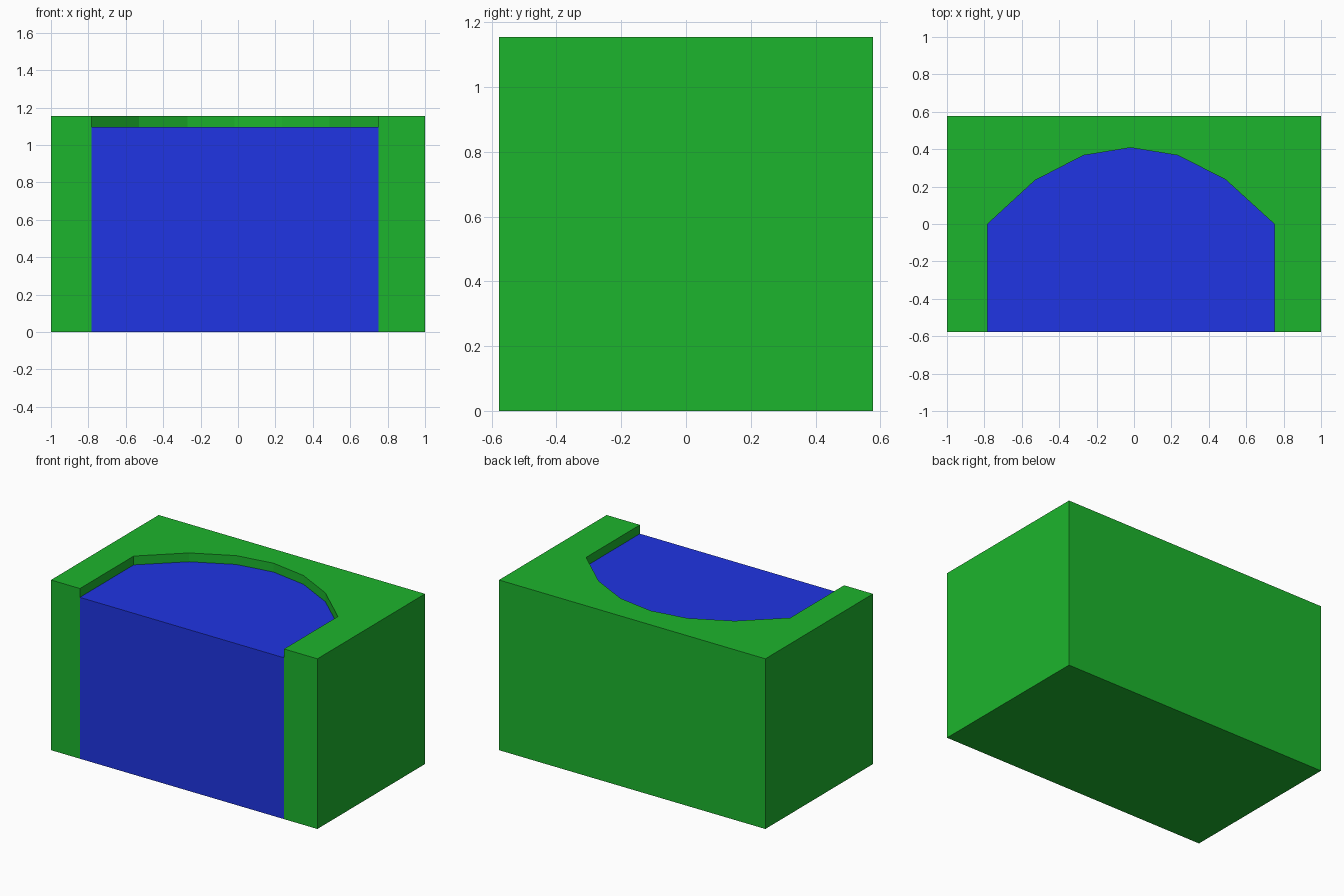
import bpy
import bmesh

if "Cube" in bpy.data.objects:
    bpy.data.objects.remove(bpy.data.objects["Cube"])

HALF_Y, TOP, WATER_TOP = 0.577, 1.155, 1.095


def material(name, rgb):
    mat = bpy.data.materials.new(name)
    mat.diffuse_color = (*rgb, 1)
    mat.use_nodes = True
    mat.node_tree.nodes["Principled BSDF"].inputs["Base Color"].default_value = mat.diffuse_color
    return mat


GREEN = material("grass green", (0.012, 0.46, 0.026))
BLUE = material("water blue", (0.014, 0.035, 0.77))


def prism(name, outline, height, mats):
    """Extrude a flat outline from the ground up to the given height."""
    bm = bmesh.new()
    base = bm.faces.new([bm.verts.new((x, y, 0)) for x, y in outline])
    res = bmesh.ops.extrude_face_region(bm, geom=[base], use_keep_orig=True)
    for v in res["geom"]:
        if isinstance(v, bmesh.types.BMVert):
            v.co.z = height
    bmesh.ops.recalc_face_normals(bm, faces=bm.faces)
    mesh = bpy.data.meshes.new(name)
    bm.to_mesh(mesh)
    bm.free()
    for mat in mats:
        mesh.materials.append(mat)
    obj = bpy.data.objects.new(name, mesh)
    bpy.context.collection.objects.link(obj)
    return obj


# Curved shoreline, left to right
shore = [(-0.783, 0), (-0.53, 0.233), (-0.27, 0.367), (-0.018, 0.408),
         (0.235, 0.367), (0.49, 0.237), (0.75, 0)]
x_left, x_right = shore[0][0], shore[-1][0]
pool = [(x_left, -HALF_Y)] + shore + [(x_right, -HALF_Y)]

# Grass bank wrapped around the pool
corners = [(1, -HALF_Y), (1, HALF_Y), (-1, HALF_Y), (-1, -HALF_Y)]
prism("grass_bank", pool + corners, TOP, [GREEN])

# Water, with a green underside
water = prism("water", pool, WATER_TOP, [BLUE, GREEN])
for face in water.data.polygons:
    face.material_index = 1 if face.normal.z < -0.5 else 0
